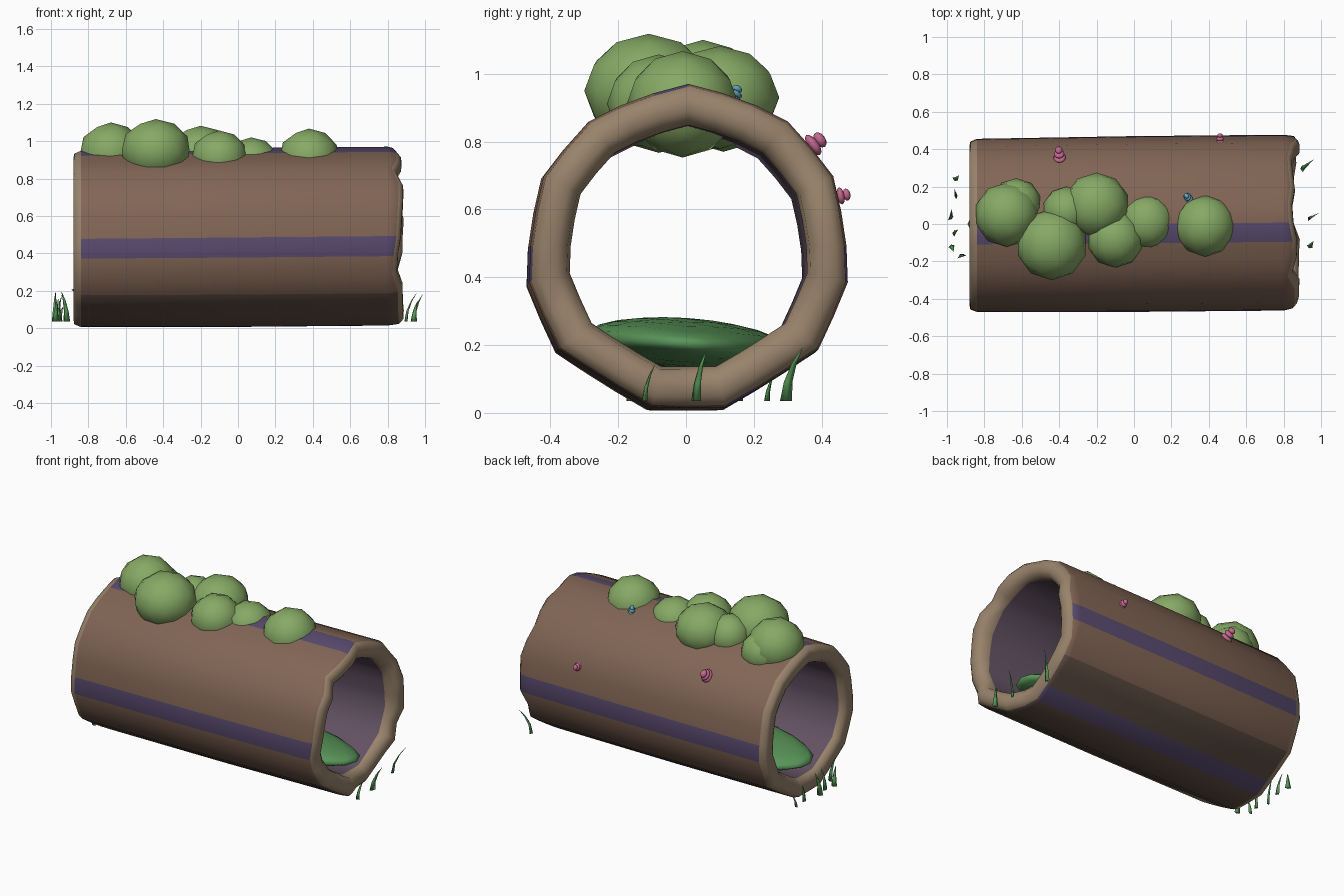
import bpy, bmesh, math, random
from mathutils import Vector, Matrix

if "Cube" in bpy.data.objects:
    bpy.data.objects.remove(bpy.data.objects["Cube"])

random.seed(4)


def mat(name, r, g, b):
    m = bpy.data.materials.new(name)
    m.diffuse_color = (r, g, b, 1)
    m.use_nodes = True
    m.node_tree.nodes["Principled BSDF"].inputs["Base Color"].default_value = m.diffuse_color
    return m


bark = mat("bark", 0.22, 0.13, 0.09)
bark_dark = mat("bark_dark", 0.12, 0.08, 0.06)
purple = mat("purple_streak", 0.10, 0.07, 0.16)
rim_tan = mat("rim_tan", 0.32, 0.23, 0.15)
hollow = mat("hollow_shade", 0.12, 0.08, 0.12)
moss_mat = mat("moss", 0.24, 0.40, 0.13)
inner_moss_mat = mat("inner_moss", 0.10, 0.30, 0.10)
grass_mat = mat("grass", 0.10, 0.32, 0.10)
pink = mat("pink", 0.55, 0.14, 0.27)
blue = mat("blue", 0.13, 0.36, 0.48)


def finish(bm, name, mats):
    bmesh.ops.recalc_face_normals(bm, faces=bm.faces)
    for f in bm.faces:
        f.smooth = True
    me = bpy.data.meshes.new(name)
    bm.to_mesh(me)
    bm.free()
    for m in mats:
        me.materials.append(m)
    ob = bpy.data.objects.new(name, me)
    bpy.context.collection.objects.link(ob)
    return ob


# Hollow log: a closed wall profile (x, radius factor) swept round uneven spokes
N = 28
half = [.478, .462, .460, .470, .464, .474, .462, .466, .482, .476, .490, .468, .468, .489, .478]
radii = half + half[13:0:-1]
profile = [(-.88, .90), (-.875, .955), (-.84, .985), (0, 1.0), (.80, 1.0), (.845, .985),
           (.868, .93), (.870, .83), (.845, .765), (.80, .745), (0, .745),
           (-.84, .745), (-.87, .775), (-.88, .83)]
jag = [random.uniform(-.028, .02) for _ in range(N)]
bm = bmesh.new()
rings = []
for x, k in profile:
    ring = []
    for i in range(N):
        a = 2 * math.pi * i / N
        r = radii[i] * k
        px = x + (jag[i] if x > .81 else 0)
        ring.append(bm.verts.new((px, r * math.sin(a) + .009 * x, r * math.cos(a) + .485 + .009 * x)))
    rings.append(ring)
P = len(profile)
for j in range(P):
    for i in range(N):
        A, B = rings[j], rings[(j + 1) % P]
        f = bm.faces.new((A[i], A[(i + 1) % N], B[(i + 1) % N], B[i]))
        if 2 <= j <= 4:
            f.material_index = 2 if i in (27, 20, 7, 12) else (1 if 10 <= i <= 17 else 0)
        elif 9 <= j <= 10:
            f.material_index = 4
        else:
            f.material_index = 3
finish(bm, "hollow_log", [bark, bark_dark, purple, rim_tan, hollow])


def blob(name, c, s, m, tilt=0, sub=2):
    bm = bmesh.new()
    bmesh.ops.create_icosphere(bm, subdivisions=sub, radius=1)
    M = Matrix.Translation(c) @ Matrix.Rotation(tilt, 4, 'X') @ Matrix.Diagonal((*s, 1))
    bmesh.ops.transform(bm, matrix=M, verts=bm.verts)
    return finish(bm, name, [m])


# Moss clumps along the top: x, y, z, radius, height radius
clumps = [(-.68, .05, .935, .172, .165), (-.63, .11, .90, .135, .13), (-.44, -.11, .95, .19, .168),
          (-.36, .07, .92, .13, .13), (-.20, .10, .93, .175, .152), (-.10, -.08, .912, .153, .145),
          (.07, .01, .895, .145, .125), (.38, -.01, .91, .165, .157)]
for n, (x, y, z, r, h) in enumerate(clumps):
    blob(f"moss_clump_{n + 1}", (x, y, z), (r, r, h), moss_mat)

# Long moss bed on the log floor
blob("moss_floor", (-.02, 0, .205), (.87, .30, .075), inner_moss_mat, -.07, 3)


# Ringed mushrooms: flattened caps stacked outwards along the bark normal
def mushroom(name, pos, normal, r, m):
    n = Vector(normal).normalized()
    rot = n.to_track_quat('Z', 'Y').to_matrix().to_4x4()
    bm = bmesh.new()
    for k, s in enumerate((1.0, .85, .6)):
        M = (Matrix.Translation(Vector(pos) + n * (k - 1) * r * .6) @ rot
             @ Matrix.Diagonal((r * s * .8, r * s, r * .38, 1)))
        bmesh.ops.create_uvsphere(bm, u_segments=10, v_segments=6, radius=1, matrix=M)
    finish(bm, name, [m])


mushroom("pink_mushroom_1", (-.40, .375, .79), (-.1, .8, .6), .042, pink)
mushroom("pink_mushroom_2", (.46, .456, .64), (0, .95, .2), .030, pink)
mushroom("blue_mushroom", (.285, .145, .94), (-.3, .35, .9), .028, blue)


# Grass blades: thin bent spikes at both ends
def blade(name, x, y, h, lx, ly, w=.018):
    bm = bmesh.new()
    yaw = Matrix.Rotation(random.uniform(0, 3.1), 3, 'Z')
    prev = None
    for t in (0, .35, .7):
        c = Vector((x + lx * t * t, y + ly * t * t, .035 + h * t))
        k = w * (1 - t * .85)
        ring = [bm.verts.new(c + yaw @ Vector(p) * k) for p in ((1, 0, 0), (0, .6, 0), (-1, 0, 0), (0, -.35, 0))]
        if prev:
            for i in range(4):
                bm.faces.new((prev[i], prev[(i + 1) % 4], ring[(i + 1) % 4], ring[i]))
        else:
            bm.faces.new(ring)
        prev = ring
    tip = bm.verts.new((x + lx, y + ly, .035 + h))
    for i in range(4):
        bm.faces.new((prev[i], prev[(i + 1) % 4], tip))
    finish(bm, name, [grass_mat])


blades = [(-.95, .15, .13, -.01, .04), (-.98, .03, .165, .005, .05), (-.96, -.05, .15, .02, .02),
          (-.975, -.12, .12, .01, -.03), (-.915, -.165, .165, -.03, -.02), (-.955, .24, .08, .02, .02),
          (.90, .295, .16, .06, .05), (.94, .03, .15, .05, .03), (.94, -.12, .11, .02, .03)]
for n, b in enumerate(blades):
    blade(f"grass_blade_{n + 1}", *b)
